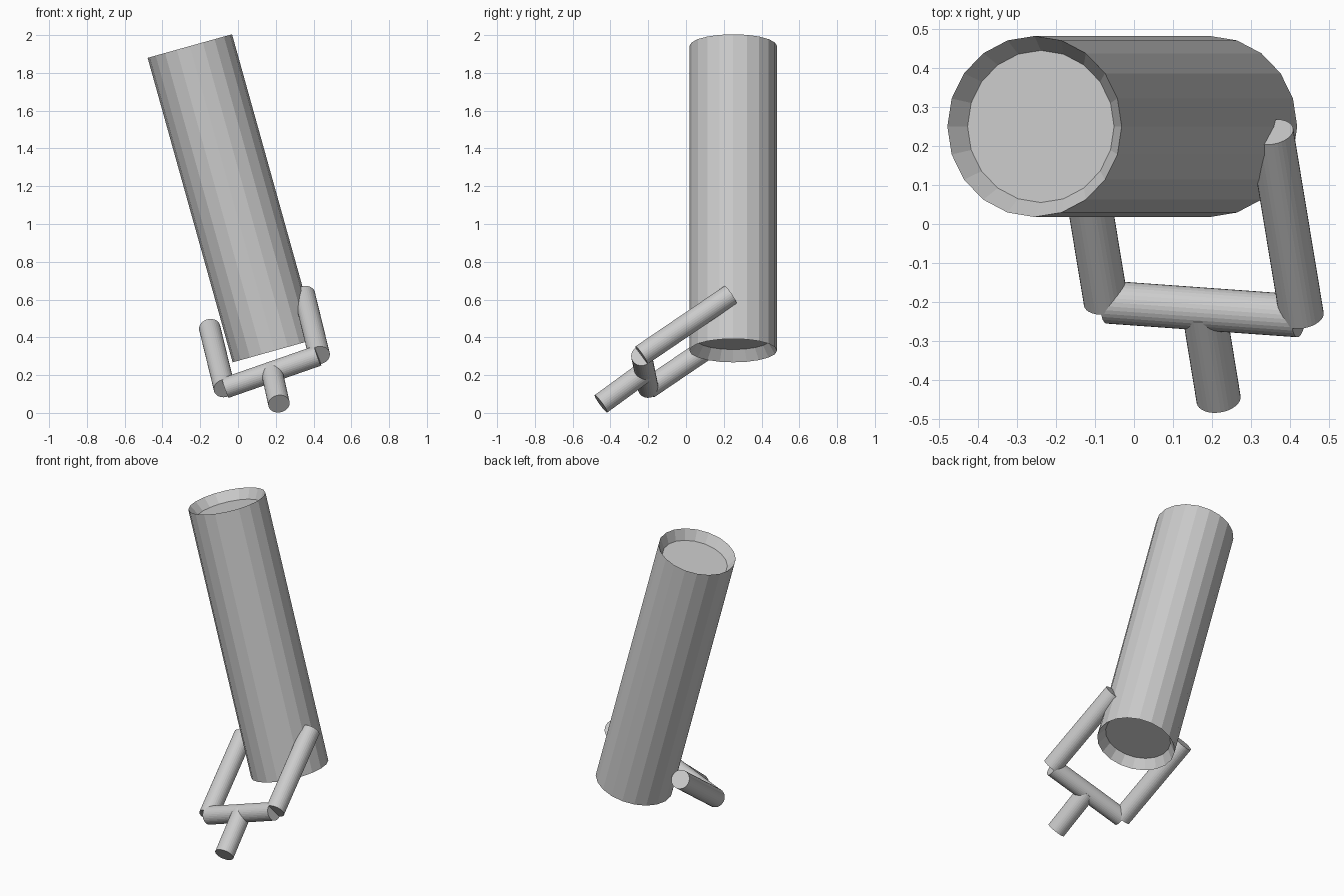
import bpy, bmesh
from mathutils import Vector

if "Cube" in bpy.data.objects:
    bpy.data.objects.remove(bpy.data.objects["Cube"])


def lathe_between(name, start, end, profile, sides):
    """Closed solid of revolution; profile holds (distance along axis, radius)."""
    start, end = Vector(start), Vector(end)
    axis = (end - start).normalized()
    rot = axis.to_track_quat('Z', 'Y')
    bm = bmesh.new()
    rings = []
    for h, r in profile:
        made = bmesh.ops.create_circle(bm, segments=sides, radius=r)['verts']
        for v in made:
            v.co = start + rot @ (v.co + Vector((0, 0, h)))
        rings.append(made)
    for a, b in zip(rings, rings[1:]):
        for i in range(sides):
            j = (i + 1) % sides
            bm.faces.new((a[i], a[j], b[j], b[i]))
    bm.faces.new(rings[0])
    bm.faces.new(rings[-1])
    bmesh.ops.recalc_face_normals(bm, faces=bm.faces)
    mesh = bpy.data.meshes.new(name)
    bm.to_mesh(mesh)
    bm.free()
    obj = bpy.data.objects.new(name, mesh)
    bpy.context.collection.objects.link(obj)
    return obj


def rod(name, start, end, r=0.057):
    length = (Vector(end) - Vector(start)).length
    return lathe_between(name, start, end, [(0, r), (length, r)], 32)


# Tilted roller with shallow dished ends
bottom, top = Vector((0.195, 0.25, 0.33)), Vector((-0.255, 0.25, 1.942))
L = (top - bottom).length
lathe_between("roller", bottom, top,
              [(0.06, 0.195), (0, 0.232), (L, 0.232), (L - 0.06, 0.195)], 20)

# Fork: two parallel arms, a crossbar and a short handle
arm = Vector((-0.078, 0.472, 0.32))
right = Vector((0.430, -0.236, 0.305))
left = Vector((-0.072, -0.200, 0.130))
rod("right_arm", right, right + arm)
rod("left_arm", left, left + arm)
rod("crossbar", left.lerp(right, 0.01), left.lerp(right, 0.985), 0.055)
rod("handle", (0.217, -0.450, 0.048), left.lerp(right, 0.5))
